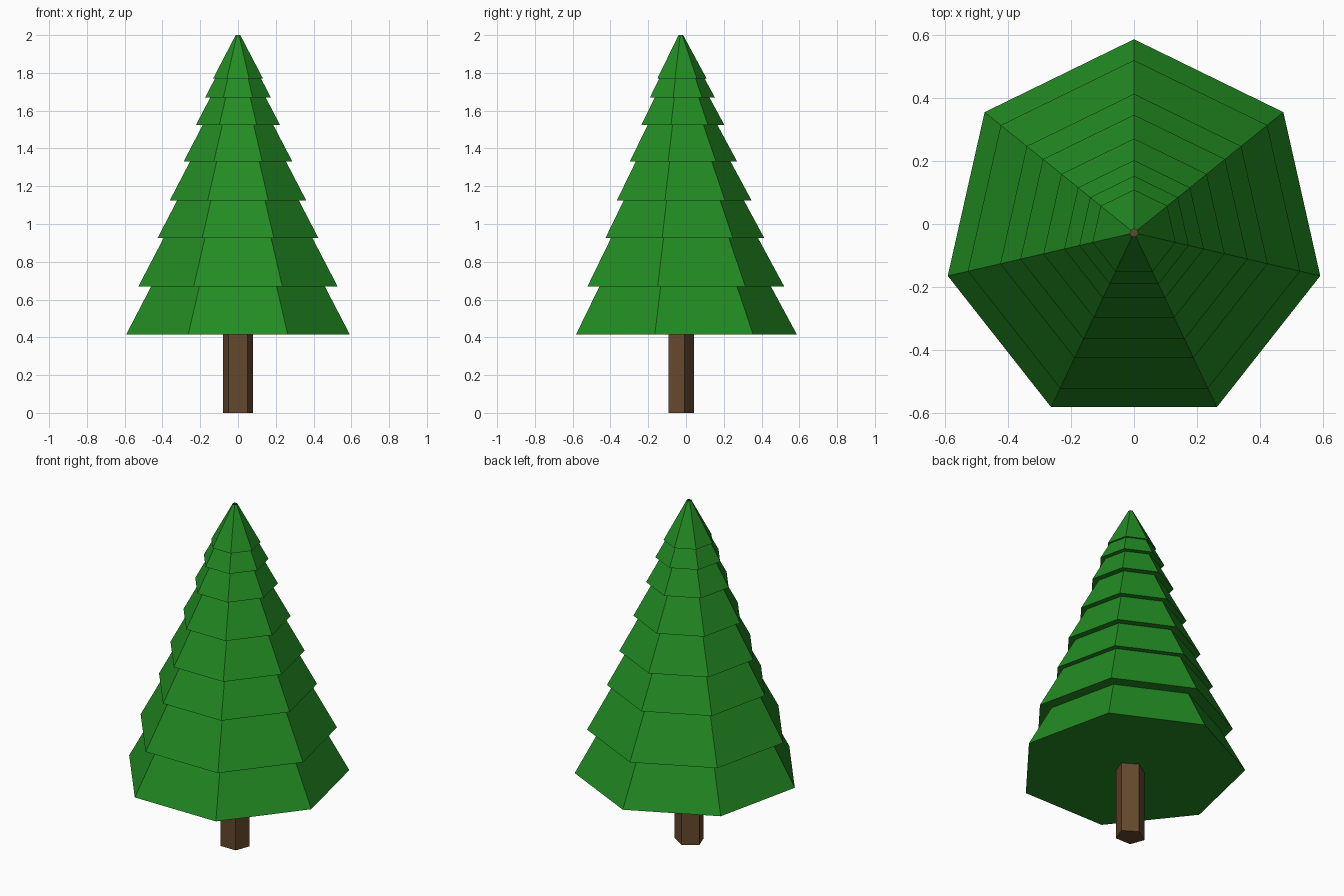
import bpy, bmesh, math

if "Cube" in bpy.data.objects:
    bpy.data.objects.remove(bpy.data.objects["Cube"])


def material(name, color):
    m = bpy.data.materials.new(name)
    m.diffuse_color = (*color, 1)
    m.use_nodes = True
    m.node_tree.nodes["Principled BSDF"].inputs["Base Color"].default_value = m.diffuse_color
    return m


def lathe(name, sides, profile, cy, y_scale, mat, cap_top):
    """Stack of polygon rings (radius, z), one corner pointing to +y."""
    bm = bmesh.new()
    rings = []
    for r, z in profile:
        ring = []
        for i in range(sides):
            a = math.pi / 2 + 2 * math.pi * i / sides
            ring.append(bm.verts.new((r * math.cos(a), cy + r * y_scale * math.sin(a), z)))
        rings.append(ring)
    for lo, hi in zip(rings, rings[1:]):
        for i in range(sides):
            j = (i + 1) % sides
            bm.faces.new((lo[i], lo[j], hi[j], hi[i]))
    bm.faces.new(rings[0][::-1])
    if cap_top:
        bm.faces.new(rings[-1])
    mesh = bpy.data.meshes.new(name)
    bm.to_mesh(mesh)
    bm.free()
    mesh.materials.append(mat)
    obj = bpy.data.objects.new(name, mesh)
    bpy.context.collection.objects.link(obj)
    return obj


green = material("needle green", (0.016, 0.258, 0.016))
brown = material("bark brown", (0.13, 0.066, 0.026))

# Trunk: five-sided post running up inside the foliage
lathe("trunk", 5, [(0.084, 0), (0.084, 1.85)], -0.032, 0.88, brown, True)

# Foliage: overlapping skirts (half width, base height), open at the tip
tiers = [(0.592, 0.415), (0.528, 0.668), (0.425, 0.927), (0.361, 1.125),
         (0.288, 1.33), (0.222, 1.525), (0.174, 1.67), (0.132, 1.77)]
tops = [z for _, z in tiers[1:]] + [2.0]
widest = math.cos(math.pi / 14)
profile = []
for (half, z), top in zip(tiers, tops):
    profile.append((half / widest, z))
    profile.append(((half - 0.52 * (top - z)) / widest, top))
lathe("foliage", 7, profile, -0.028, 1.013, green, False)
